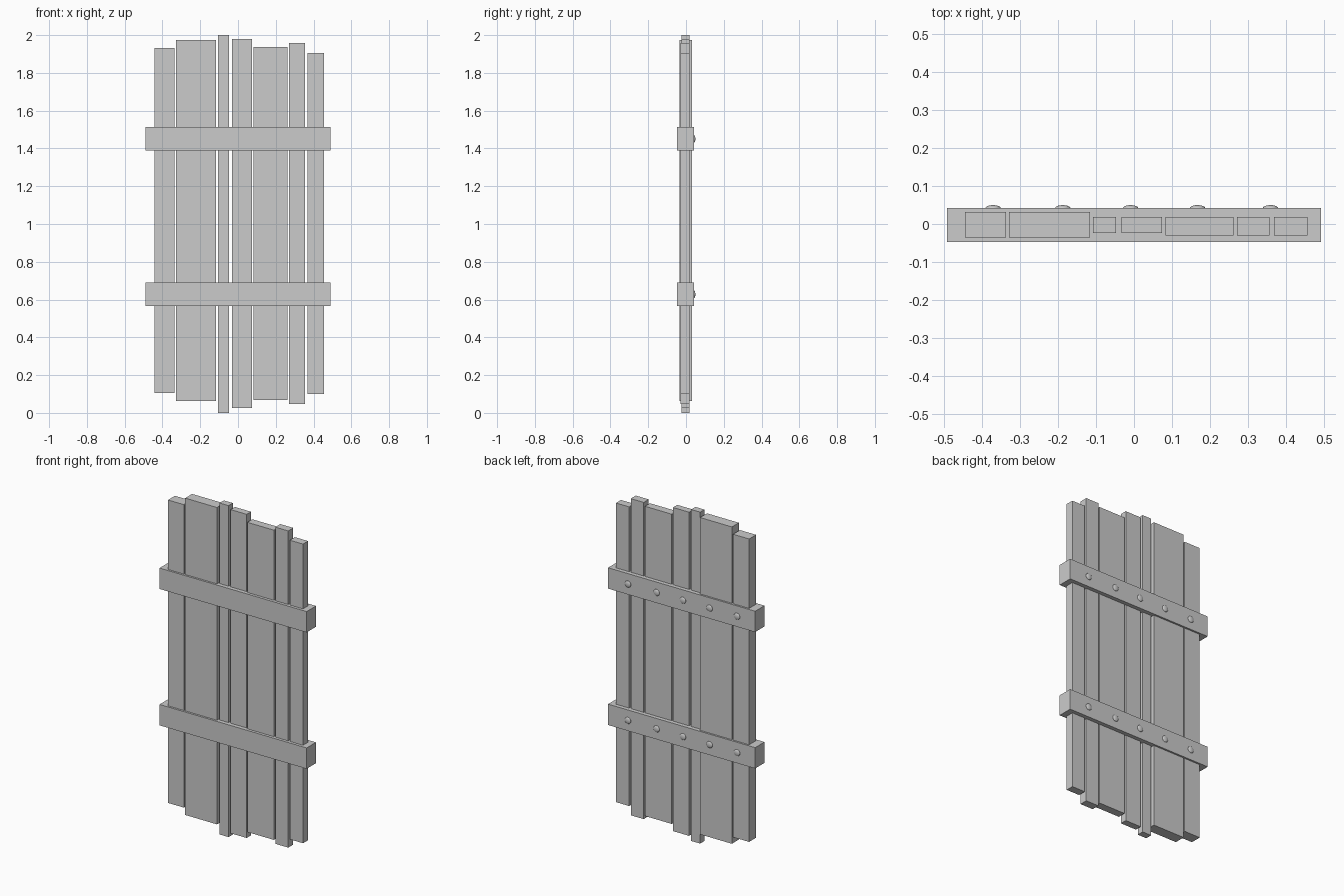
import bpy, math

if "Cube" in bpy.data.objects:
    bpy.data.objects.remove(bpy.data.objects["Cube"])


def box(name, x0, x1, y0, y1, z0, z1):
    bpy.ops.mesh.primitive_cube_add(size=1, location=((x0 + x1) / 2, (y0 + y1) / 2, (z0 + z1) / 2))
    ob = bpy.context.object
    ob.name = name
    ob.scale = (x1 - x0, y1 - y0, z1 - z0)
    bpy.ops.object.transform_apply(location=False, rotation=False, scale=True)
    return ob


def stud(name, x, y, z):
    bpy.ops.mesh.primitive_uv_sphere_add(segments=16, ring_count=8, radius=0.02,
                                         location=(x, y, z), rotation=(math.pi / 2, 0, 0))
    ob = bpy.context.object
    ob.name = name
    ob.scale = (1, 1, 0.38)
    bpy.ops.object.shade_smooth()
    return ob


# uneven upright planks: x range, y range, z range
planks = [
    (-0.443, -0.336, -0.035, 0.031, 0.105, 1.933),
    (-0.328, -0.116, -0.035, 0.031, 0.063, 1.975),
    (-0.107, -0.047, -0.023, 0.018, 0.0, 2.0),
    (-0.033, 0.074, -0.023, 0.018, 0.027, 1.98),
    (0.083, 0.261, -0.03, 0.018, 0.068, 1.937),
    (0.27, 0.356, -0.03, 0.018, 0.047, 1.958),
    (0.367, 0.455, -0.03, 0.018, 0.10, 1.905),
]
for i, p in enumerate(planks):
    box(f"plank_{i + 1}", *p)

# two cross bands, each with a row of studs on the back
for label, z in (("lower", 0.628), ("upper", 1.451)):
    box(f"{label}_band", -0.491, 0.491, -0.047, 0.042, z - 0.063, z + 0.063)
    for i, x in enumerate((-0.37, -0.187, -0.009, 0.167, 0.358)):
        stud(f"{label}_stud_{i + 1}", x, 0.042, z)
